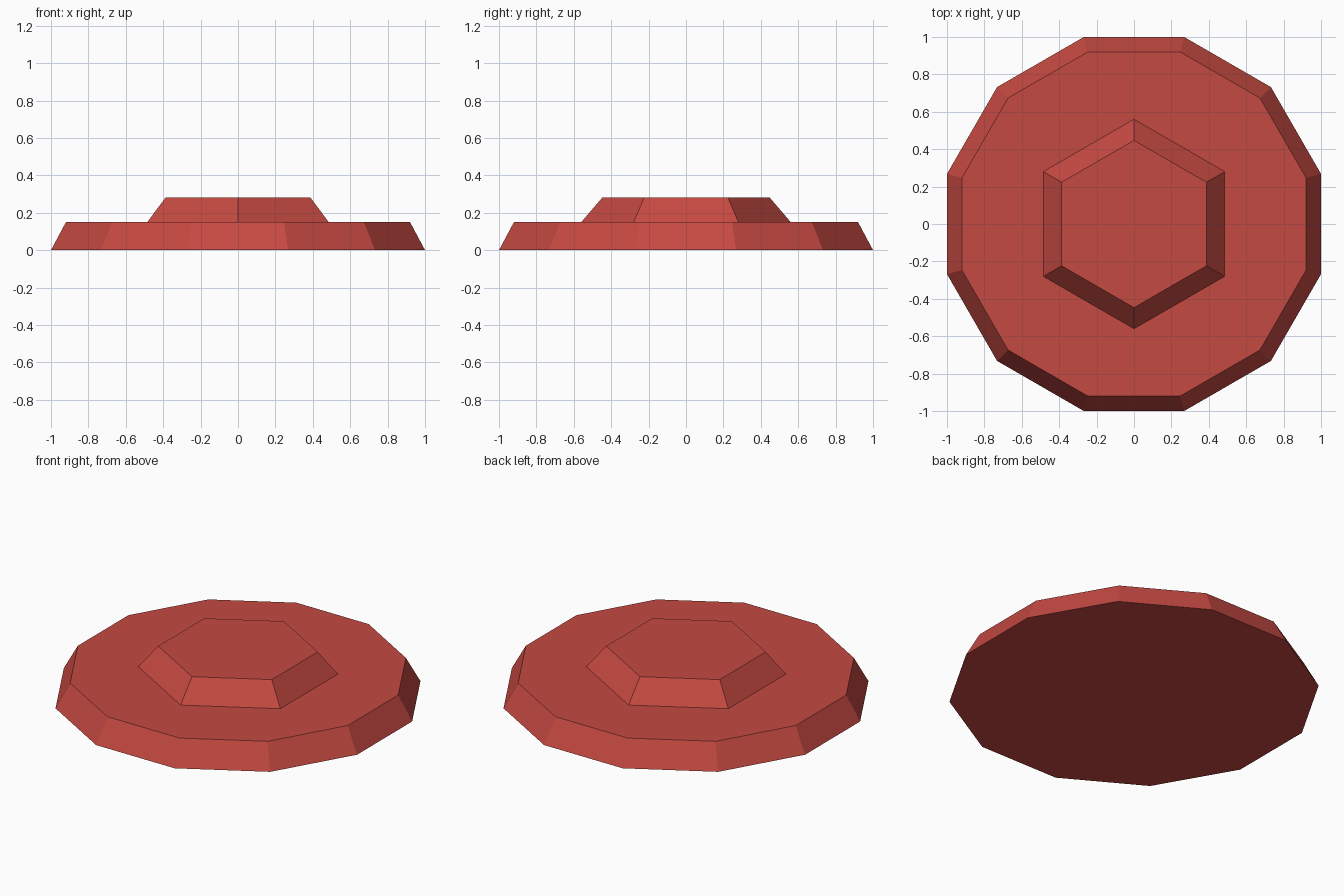
import bpy
import math

if "Cube" in bpy.data.objects:
    bpy.data.objects.remove(bpy.data.objects["Cube"])

red = bpy.data.materials.new("brick red")
red.diffuse_color = (0.56, 0.067, 0.054, 1.0)
red.use_nodes = True
red.node_tree.nodes["Principled BSDF"].inputs["Base Color"].default_value = red.diffuse_color


def frustum(name, sides, r_bottom, r_top, z0, z1, turn=0.0):
    """Flat-faced tapered prism between two heights."""
    bpy.ops.mesh.primitive_cone_add(vertices=sides, radius1=r_bottom, radius2=r_top,
                                    depth=z1 - z0, location=(0, 0, (z0 + z1) / 2),
                                    rotation=(0, 0, turn))
    ob = bpy.context.object
    ob.name = name
    ob.data.materials.append(red)
    return ob


# Twelve-sided disc, measured across its flats
flat = math.cos(math.pi / 12)
frustum("base_disc", 12, 1.0 / flat, 0.92 / flat, 0.0, 0.15, math.radians(15))

# Six-sided raised boss with points toward front and back
frustum("raised_boss", 6, 0.56, 0.447, 0.15, 0.282)
